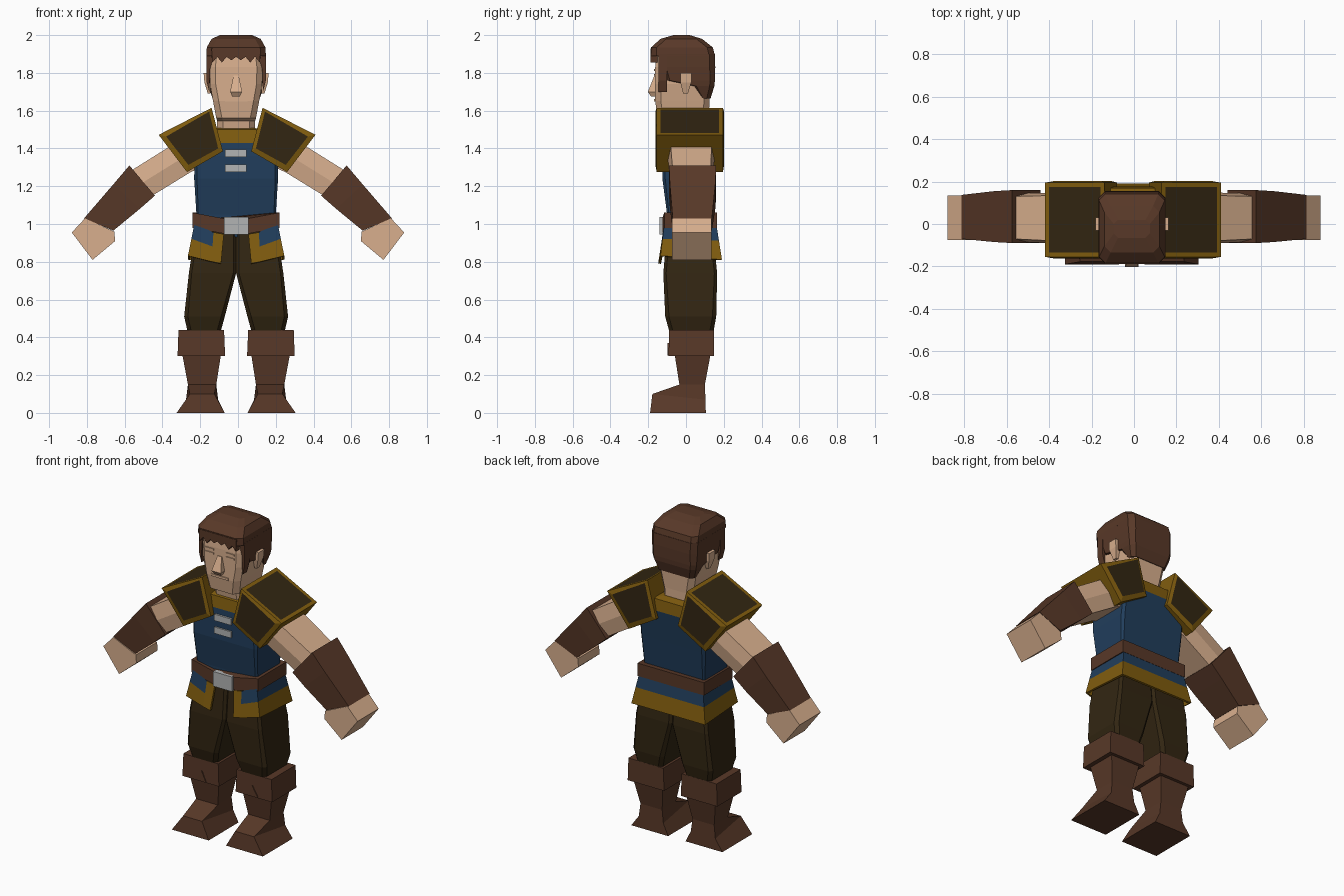
import bpy, bmesh

if "Cube" in bpy.data.objects:
    bpy.data.objects.remove(bpy.data.objects["Cube"])

CX = -0.01  # body centre line


def mat(name, col):
    m = bpy.data.materials.new(name)
    m.diffuse_color = (*col, 1)
    m.use_nodes = True
    m.node_tree.nodes["Principled BSDF"].inputs["Base Color"].default_value = m.diffuse_color
    return m


SKIN = mat("skin", (0.69, 0.43, 0.27))
BROWN = mat("brown_leather", (0.098, 0.040, 0.021))
BLUE = mat("blue_cloth", (0.015, 0.048, 0.107))
GOLD = mat("gold_trim", (0.216, 0.107, 0.0044))
OLIVE = mat("dark_olive", (0.032, 0.019, 0.006))
SILVER = mat("silver", (0.445, 0.456, 0.456))


def finish(name, bm, mats):
    bmesh.ops.recalc_face_normals(bm, faces=bm.faces)
    me = bpy.data.meshes.new(name)
    bm.to_mesh(me)
    bm.free()
    for m in mats:
        me.materials.append(m)
    ob = bpy.data.objects.new(name, me)
    bpy.context.collection.objects.link(ob)
    return ob


def loft_bm(rings, rule=None):
    """Skin a closed solid through rings of equal point count."""
    bm = bmesh.new()
    vs = [[bm.verts.new(p) for p in r] for r in rings]
    n = len(rings[0])
    for a, b in zip(vs, vs[1:]):
        for i in range(n):
            j = (i + 1) % n
            bm.faces.new((a[i], a[j], b[j], b[i]))
    bm.faces.new(vs[0])
    bm.faces.new(vs[-1])
    if rule:
        for f in bm.faces:
            f.material_index = rule(f.calc_center_median())
    return bm


def loft(name, rings, mats, rule=None):
    return finish(name, loft_bm(rings, rule), mats)


def ring(z, x0, x1, y0, y1, c=0.0):
    """Rectangle at height z, corners cut by c."""
    if not c:
        return [(x0, y0, z), (x1, y0, z), (x1, y1, z), (x0, y1, z)]
    return [(x0 + c, y0, z), (x1 - c, y0, z), (x1, y0 + c, z), (x1, y1 - c, z),
            (x1 - c, y1, z), (x0 + c, y1, z), (x0, y1 - c, z), (x0, y0 + c, z)]


def cring(z, w, y0, y1, c=0.0):
    return ring(z, CX - w, CX + w, y0, y1, c)


def block(name, x0, x1, y0, y1, z0, z1, m):
    return loft(name, [ring(z0, x0, x1, y0, y1), ring(z1, x0, x1, y0, y1)], [m])


def prism(name, pts, y0, y1, m):
    return loft(name, [[(x, y, z) for x, z in pts] for y in (y0, y1)], [m])


# Torso with gold collar
loft("torso", [cring(0.93, 0.215, -0.095, 0.14, 0.01), cring(1.05, 0.21, -0.10, 0.135, 0.01),
               cring(1.24, 0.222, -0.125, 0.155, 0.015), cring(1.36, 0.22, -0.125, 0.17, 0.015),
               cring(1.43, 0.20, -0.12, 0.178, 0.015), cring(1.50, 0.12, -0.11, 0.17, 0.015),
               cring(1.51, 0.095, -0.085, 0.13, 0.015)],
     [BLUE, GOLD], lambda c: int(c.z > 1.44))
for i, z in enumerate((1.275, 1.355)):
    block(f"chest_clasp_{i}", -0.07, 0.045, -0.135, -0.115, z, z + 0.04, SILVER)


# Belt dipping at the front, with buckle
def belt_ring(z):
    pts = [(-0.23, -0.115, z), (-0.07, -0.125, z - 0.03), (0.07, -0.125, z - 0.03),
           (0.23, -0.115, z), (0.23, 0.165, z), (-0.23, 0.165, z)]
    return [(x + CX, y, h) for x, y, h in pts]


loft("belt", [belt_ring(0.98), belt_ring(1.06)], [BROWN])
block("buckle", -0.075, 0.055, -0.14, -0.11, 0.945, 1.037, SILVER)

# Open-fronted tunic skirt: columns from one front edge round the back to the other
bm = bmesh.new()
half = [(0.065, 0.08, -0.115, -0.14, 0.945, 0.88, 0.79), (0.12, 0.13, -0.115, -0.138, 0.955, 0.88, 0.80),
        (0.215, 0.25, -0.11, -0.13, 1.0, 0.92, 0.83), (0.215, 0.25, 0.155, 0.185, 1.0, 0.91, 0.81)]
cols = [(1, h) for h in half] + [(-1, h) for h in reversed(half)]
grid = []
for s, (xt, xb, yt, yb, zt, zm, zb) in cols:
    t = (zt - zm) / (zt - zb)
    grid.append([bm.verts.new((CX + s * (xt + (xb - xt) * k), yt + (yb - yt) * k, z))
                 for k, z in ((0, zt), (t, zm), (1, zb))])
for i, (a, b) in enumerate(zip(grid, grid[1:])):
    for r in range(2):
        f = bm.faces.new((a[r], b[r], b[r + 1], a[r + 1]))
        f.material_index = int(r == 1 or i in (0, len(cols) - 2))
skirt = finish("tunic_skirt", bm, [BLUE, GOLD])
sol = skirt.modifiers.new("thickness", "SOLIDIFY")
sol.thickness = 0.015
sol.offset = 0


# Shoulder pad: gold rim with dark panels on front, back and top
def pad(side, s):
    cx = -0.005
    rim = [(0.135, 1.615), (0.415, 1.472), (0.265, 1.275), (0.075, 1.385)]
    panel = [(0.148, 1.595), (0.375, 1.463), (0.258, 1.313), (0.1, 1.4)]
    rings = [[(cx + s * x, y, z) for x, z in pts]
             for pts, y in ((panel, -0.162), (rim, -0.155), (rim, 0.195), (panel, 0.202))]
    bm = loft_bm(rings, lambda c: int(c.y < -0.1615 or c.y > 0.2015))
    bmesh.ops.recalc_face_normals(bm, faces=bm.faces)
    top = [f for f in bm.faces if f.normal.z > 0.8 and f.calc_area() > 0.05]
    bmesh.ops.inset_individual(bm, faces=top, thickness=0.03)
    for f in top:
        f.material_index = 1
    finish(f"shoulder_pad_{side}", bm, [GOLD, OLIVE])


# Arm section between an upper and a lower point, optionally with bulging sides
def section(s, xt, zt, xb, zb, y0, y1, bulge=0.0):
    p = [(s * xt, y0, zt), (s * xt, y1, zt), (s * xb, y1, zb), (s * xb, y0, zb)]
    if bulge:
        xm, zm = s * (xt + xb) / 2, (zt + zb) / 2
        p = p[:2] + [(xm, y1 + bulge, zm)] + p[2:] + [(xm, y0 - bulge, zm)]
    return p


for side, s in (("right", 1), ("left", -1)):
    pad(side, s)
    loft(f"upper_arm_{side}", [section(s, 0.22, 1.45, 0.17, 1.31, -0.08, 0.13, 0.015),
                               section(s, 0.37, 1.405, 0.25, 1.275, -0.08, 0.135, 0.015),
                               section(s, 0.57, 1.28, 0.47, 1.14, -0.07, 0.13, 0.015)], [SKIN])
    loft(f"bracer_{side}", [section(s, 0.575, 1.31, 0.44, 1.15, -0.09, 0.16),
                            section(s, 0.66, 1.21, 0.52, 1.08, -0.085, 0.155),
                            section(s, 0.815, 1.03, 0.66, 0.965, -0.07, 0.137)], [BROWN])
    prism(f"hand_{side}", [(s * x, z) for x, z in ((0.655, 0.96), (0.81, 1.03), (0.88, 0.955),
                                                   (0.77, 0.81), (0.65, 0.91))], -0.075, 0.135, SKIN)

    # Trouser leg, boot cuff, boot
    def lring(z, a, b, y0, y1, c=0.0):
        return ring(z, *sorted((CX + s * a, CX + s * b)), y0, y1, c)

    loft(f"trouser_leg_{side}", [lring(0.40, 0.09, 0.25, -0.08, 0.14, 0.02),
                                 lring(0.51, 0.06, 0.275, -0.11, 0.16, 0.02),
                                 lring(0.74, 0.0, 0.25, -0.12, 0.165, 0.015),
                                 lring(0.97, 0.0, 0.215, -0.10, 0.14, 0.015)], [OLIVE])
    loft(f"boot_cuff_{side}", [lring(0.30, 0.058, 0.31, -0.092, 0.148),
                               lring(0.44, 0.064, 0.305, -0.09, 0.148)], [BROWN])
    prism(f"cuff_fold_{side}", [(CX + s * x, z) for x, z in ((0.145, 0.305), (0.215, 0.305), (0.175, 0.37))],
          -0.097, -0.08, BROWN)
    toe = lring(0.1, 0.115, 0.245, -0.178, 0.105)
    toe[2], toe[3] = [(x, 0.103, 0.07) for x in (CX + max(s * 0.095, s * 0.265), CX + min(s * 0.095, s * 0.265))]
    loft(f"boot_{side}", [lring(0, 0.06, 0.315, -0.19, 0.105), toe,
                          lring(0.15, 0.105, 0.255, -0.035, 0.10),
                          lring(0.31, 0.08, 0.285, -0.06, 0.13)], [BROWN])

    # Ear, eyelid and brow
    loft(f"ear_{side}", [cring_ for cring_ in (lring(0.0 + 1.69, 0.135, 0.15, -0.015, 0.01),
                                               lring(1.75, 0.135, 0.168, -0.03, 0.028),
                                               lring(1.80, 0.135, 0.172, -0.03, 0.03))], [SKIN])
    for part, z in (("eyelid", 1.785), ("brow", 1.81)):
        x0, x1 = sorted((CX + s * 0.042, CX + s * 0.1))
        block(f"{part}_{side}", x0, x1, -0.169, -0.15, z, z + 0.01, SKIN)

# Head and neck
loft("head", [cring(1.45, 0.10, -0.09, 0.12, 0.03), cring(1.545, 0.10, -0.105, 0.12, 0.03),
              cring(1.56, 0.105, -0.15, 0.12, 0.03), cring(1.65, 0.122, -0.163, 0.125, 0.03),
              cring(1.74, 0.138, -0.163, 0.13, 0.03), cring(1.83, 0.14, -0.163, 0.13, 0.03),
              cring(1.92, 0.13, -0.155, 0.12, 0.03)], [SKIN])
loft("nose", [ring(1.675, CX - 0.02, CX + 0.02, -0.185, -0.15),
              ring(1.70, CX - 0.032, CX + 0.032, -0.202, -0.15),
              ring(1.785, CX - 0.014, CX + 0.014, -0.168, -0.15)], [SKIN])
block("mouth", CX - 0.06, CX + 0.06, -0.169, -0.15, 1.648, 1.662, SKIN)

# Hair: crown, back and sides, zigzag fringe
loft("hair_crown", [cring(1.89, 0.158, -0.185, 0.153, 0.03), cring(1.935, 0.155, -0.185, 0.142, 0.03),
                    cring(1.98, 0.13, -0.135, 0.085, 0.03), cring(2.0, 0.085, -0.065, 0.02, 0.02)], [BROWN])
loft("hair_back", [cring(1.665, 0.125, 0.07, 0.13, 0.02), cring(1.73, 0.147, 0.03, 0.15, 0.025),
                   cring(1.76, 0.152, -0.11, 0.153, 0.025), cring(1.83, 0.157, -0.135, 0.155, 0.03),
                   cring(1.90, 0.158, -0.15, 0.153, 0.03)], [BROWN])
for side, s in (("right", 1), ("left", -1)):
    prism(f"sideburn_{side}", [(CX + s * x, z) for x, z in ((0.115, 1.9), (0.158, 1.9), (0.158, 1.76),
                                                            (0.142, 1.7), (0.138, 1.82))],
          -0.145, -0.10, BROWN)
zig = [(CX - 0.125 + 0.025 * i, (1.855, 1.885)[i % 2] + 0.012 * (i in (4, 6))) for i in range(11)]
prism("hair_fringe", zig + [(CX + 0.13, 1.93), (CX - 0.13, 1.93)], -0.188, -0.15, BROWN)
